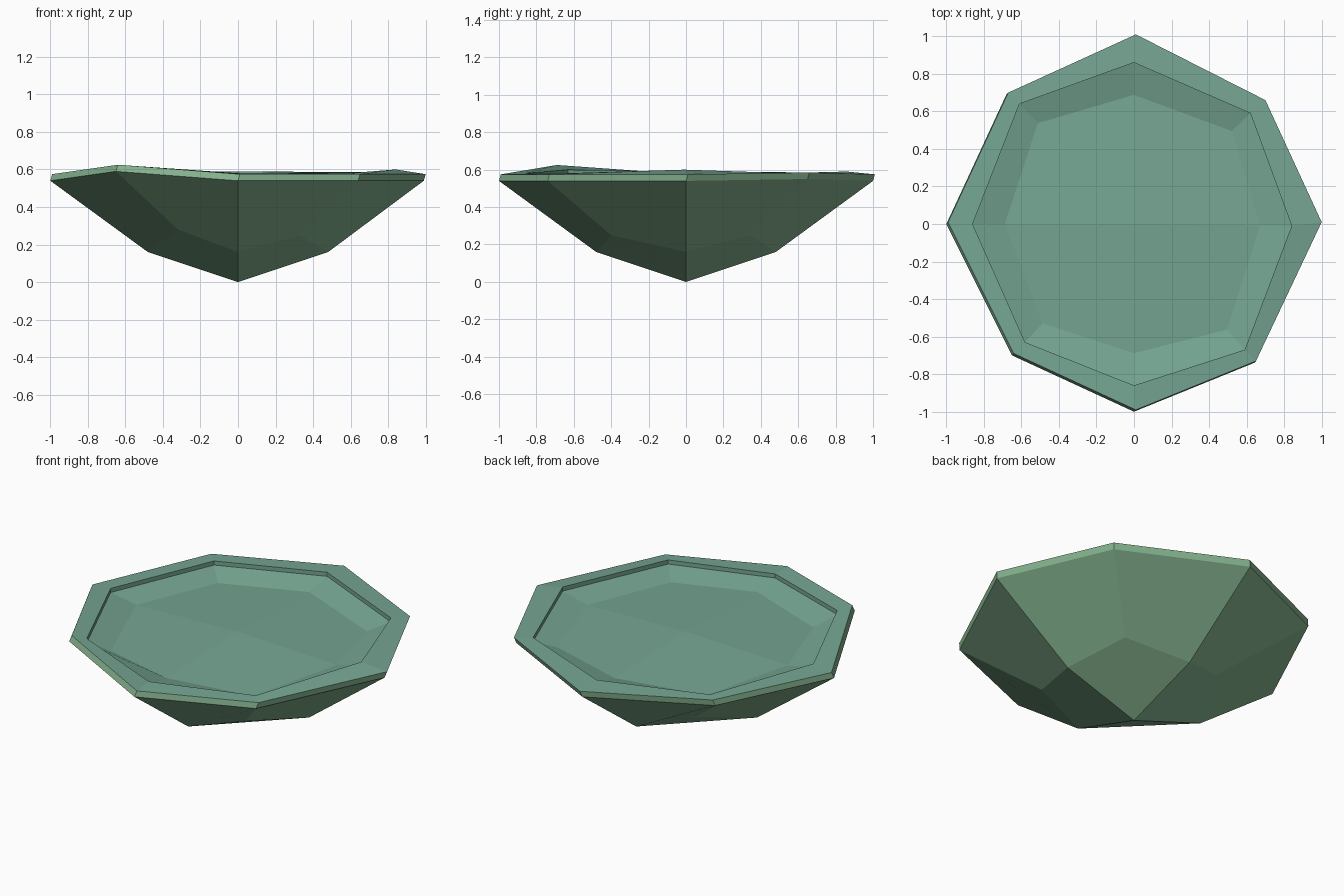
import bpy
import bmesh
from mathutils import Vector

default_cube = bpy.data.objects.get("Cube")
if default_cube:
    bpy.data.objects.remove(default_cube, do_unlink=True)


def make_material(name, rgb):
    material = bpy.data.materials.new(name)
    material.use_nodes = True
    colour = (*rgb, 1.0)
    material.diffuse_color = colour
    for node in material.node_tree.nodes:
        if node.type == "BSDF_PRINCIPLED":
            node.inputs["Base Color"].default_value = colour
    return material


leaf_green = make_material("leaf_green", (0.24, 0.46, 0.28))
teal_green = make_material("teal_green", (0.18, 0.38, 0.29))


def add_ring(mesh, points):
    return [mesh.verts.new(point) for point in points]


def bridge(mesh, lower, upper, material_index):
    """Join two equal rings, counter-clockwise from above, with quads."""
    count = len(lower)
    for i in range(count):
        j = (i + 1) % count
        face = mesh.faces.new((lower[i], lower[j], upper[j], upper[i]))
        face.material_index = material_index


def fan_quads(mesh, centre, ring, material_index, flip=False):
    """Close an eight-point ring with four kite faces around a centre."""
    for i in range(0, len(ring), 2):
        corners = [centre, ring[i], ring[i + 1], ring[(i + 2) % len(ring)]]
        if flip:
            corners.reverse()
        mesh.faces.new(corners).material_index = material_index


def finish(mesh, name):
    data = bpy.data.meshes.new(name)
    mesh.to_mesh(data)
    mesh.free()
    data.materials.append(leaf_green)
    data.materials.append(teal_green)
    part = bpy.data.objects.new(name, data)
    bpy.context.collection.objects.link(part)
    return part


# Hand-cut octagon outlines, starting at +x and going counter-clockwise
belly_points = [
    (0.48, 0, 0.16), (0.35, 0.34, 0.25), (0, 0.48, 0.16), (-0.3, 0.35, 0.25),
    (-0.48, 0, 0.16), (-0.32, -0.4, 0.28), (0, -0.48, 0.16), (0.33, -0.4, 0.25),
]
edge_points = [
    (0.99, 0, 0.54), (0.69, 0.65, 0.55), (0, 1, 0.54), (-0.68, 0.69, 0.55),
    (-1, 0, 0.54), (-0.65, -0.7, 0.59), (0, -1, 0.54), (0.64, -0.74, 0.54),
]
lip_points = [
    (0.84, -0.01, 0.6), (0.62, 0.59, 0.58), (0, 0.86, 0.59), (-0.61, 0.64, 0.58),
    (-0.86, 0, 0.59), (-0.58, -0.63, 0.6), (0, -0.86, 0.58), (0.59, -0.67, 0.58),
]
edge_shift = Vector((0.01, 0.01, 0.035))
lip_drop = Vector((0, 0, 0.025))

# Bowl: faceted underside, thin outer edge, sloping rim and inner step
bowl = bmesh.new()
belly = add_ring(bowl, belly_points)
edge_low = add_ring(bowl, edge_points)
edge_high = add_ring(bowl, [Vector(p) + edge_shift for p in edge_points])
lip = add_ring(bowl, lip_points)
step = add_ring(bowl, [Vector(p) - lip_drop for p in lip_points])
fan_quads(bowl, bowl.verts.new((0, 0, 0)), belly, 0, flip=True)
for i in range(0, len(belly), 2):
    for start, end in ((i, i + 1), (i + 1, (i + 2) % len(belly))):
        bowl.faces.new((belly[start], belly[end], edge_low[end], edge_low[start])).normal_flip()
bridge(bowl, edge_low, edge_high, 0)
bridge(bowl, edge_high, lip, 1)
bridge(bowl, lip, step, 1)
bmesh.ops.recalc_face_normals(bowl, faces=bowl.faces)
if max(bowl.faces, key=lambda f: abs(f.normal.z) if f.material_index else 0).normal.z < 0:
    bmesh.ops.reverse_faces(bowl, faces=bowl.faces)
finish(bowl, "bowl")

# Filling: shallow sloping border around a slightly raised, creased floor
filling = bmesh.new()
border = add_ring(filling, [Vector(p) - lip_drop for p in lip_points])
floor_points = []
for i, (x, y, z) in enumerate(lip_points):
    diagonal = i % 2
    scale = 0.84 if diagonal else 0.8
    floor_points.append((x * scale, y * scale, 0.51 if diagonal else 0.535))
floor_ring = add_ring(filling, floor_points)
bridge(filling, border, floor_ring, 1)
fan_quads(filling, filling.verts.new((0, 0, 0.555)), floor_ring, 1)
finish(filling, "filling")
